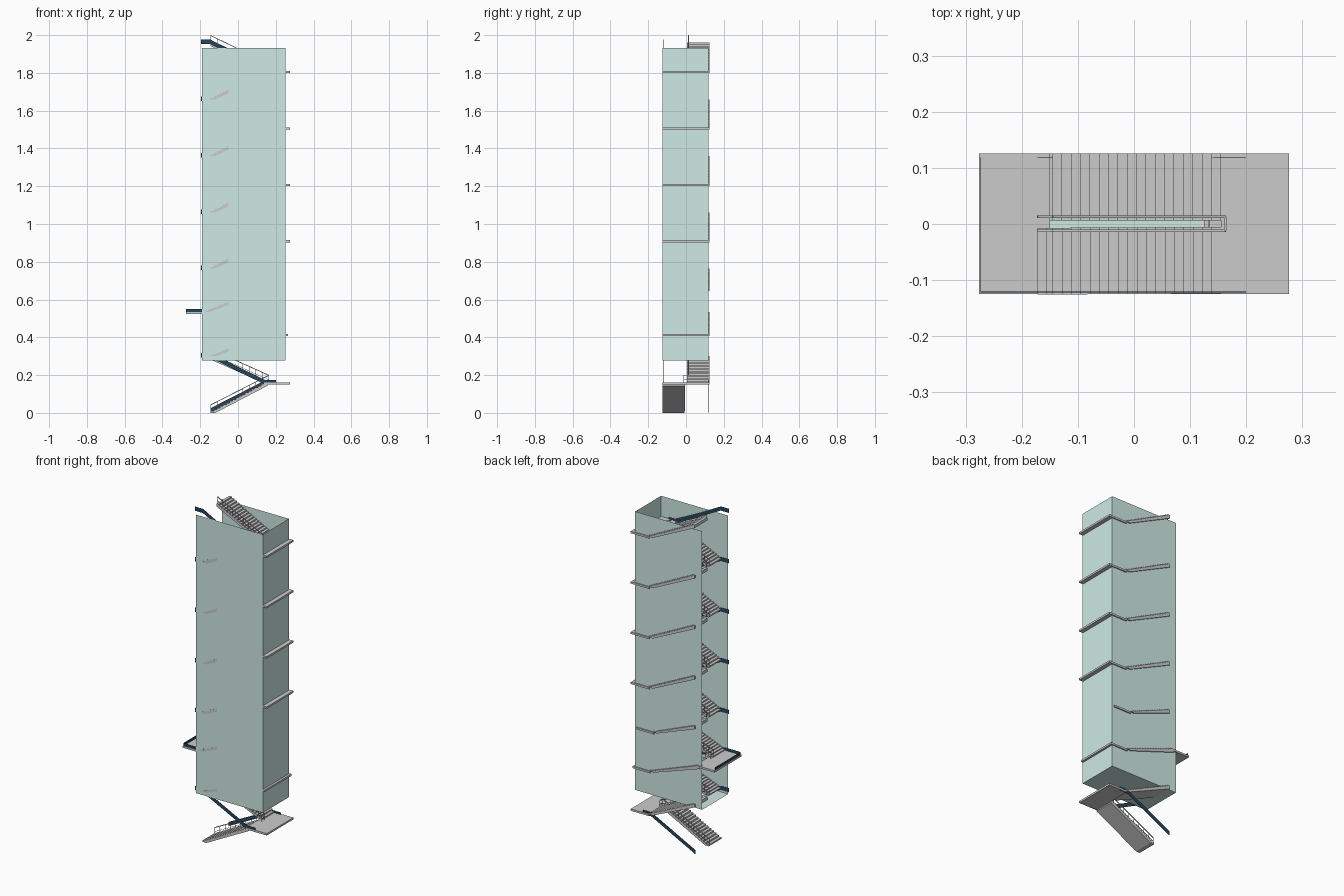
import bpy, bmesh
from mathutils import Vector

if "Cube" in bpy.data.objects:
    bpy.data.objects.remove(bpy.data.objects["Cube"])

STEPS = 18
RAIL_H = 0.04


def material(name, rgb):
    m = bpy.data.materials.new(name)
    m.diffuse_color = (*rgb, 1)
    m.use_nodes = True
    m.node_tree.nodes["Principled BSDF"].inputs["Base Color"].default_value = m.diffuse_color
    return m


NAVY = material("navy_paint", (0.02, 0.06, 0.11))
TEAL = material("pale_teal", (0.62, 0.82, 0.78))


def finish(bm, name, mat=None):
    me = bpy.data.meshes.new(name)
    bm.to_mesh(me)
    bm.free()
    ob = bpy.data.objects.new(name, me)
    bpy.context.collection.objects.link(ob)
    if mat:
        me.materials.append(mat)
    return ob


def prism(name, pts, y0, y1, mat=None, skew=0.0):
    """Extrude an xz outline from y0 to y1."""
    bm = bmesh.new()
    face = bm.faces.new([bm.verts.new((x, y0, z)) for x, z in pts])
    ext = bmesh.ops.extrude_face_region(bm, geom=[face])
    for v in ext["geom"]:
        if isinstance(v, bmesh.types.BMVert):
            v.co.y = y1
    for v in bm.verts:
        v.co.y += skew * v.co.x
    bmesh.ops.recalc_face_normals(bm, faces=bm.faces)
    return finish(bm, name, mat)


def slab(name, x0, x1, top, y0, y1, thick=0.011):
    prism(name, [(x0, top - thick), (x1, top - thick), (x1, top), (x0, top)], y0, y1)


def bar(bm, a, b, w):
    """Square bar between two points."""
    a, b = Vector(a), Vector(b)
    d = b - a
    verts = bmesh.ops.create_cube(bm, size=1)["verts"]
    rot = d.to_track_quat('X', 'Z')
    for v in verts:
        v.co = (a + b) / 2 + rot @ Vector((v.co.x * d.length, v.co.y * w, v.co.z * w))


def flight(name, xa, za, xb, zb, y0, y1, skew=0.0):
    """Stepped flight with a flat sloping soffit."""
    t, r = (xb - xa) / STEPS, (zb - za) / STEPS
    pts = [(xa, za)]
    for i in range(STEPS):
        pts += [(xa + i * t, za + (i + 1) * r), (xa + (i + 1) * t, za + (i + 1) * r)]
    pts += [(xb, zb - 0.018), (xa + 1.5 * t, za)]
    prism(name, pts, y0, y1, skew=skew)


def railing(name, xa, za, xb, zb, y):
    bm = bmesh.new()
    for h, w in ((RAIL_H - 0.002, 0.004), (0.014, 0.002)):
        bar(bm, (xa, y, za + h), (xb, y, zb + h), w)
    n = 9
    for i in range(n + 1):
        f = i / n
        x, z = xa + (xb - xa) * f, za + (zb - za) * f
        bar(bm, (x, y, z - 0.003), (x, y, z + RAIL_H - 0.002), 0.002)
    finish(bm, name)


def band(name, path, y):
    """Thin navy stringer strip following an xz path."""
    pts = [(x, z - 0.012) for x, z in path] + [(x, z + 0.012) for x, z in reversed(path)]
    prism(name, pts, y - 0.0008, y + 0.0008, NAVY)


# Floor levels: (start x of the stair, z); half landings: (inner x, outer x, z)
floors = [(-0.145, 0.0), (-0.145, 0.30), (-0.172, 0.535), (-0.145, 0.765),
          (-0.145, 1.06), (-0.145, 1.36), (-0.145, 1.66), (-0.145, 1.96)]
halves = [(0.155, 0.276, 0.161), (0.15, 0.264, 0.417), (0.125, 0.24, 0.655)] + \
         [(0.155, 0.276, z) for z in (0.914, 1.212, 1.511, 1.81)]

for i, (xi, xo, zm) in enumerate(halves):
    (xa, za), (xc, zc) = floors[i], floors[i + 1]
    n = str(i + 1)
    # Front flight up to the half landing, back flight to the next floor
    flight("front_flight_" + n, xa, za, xi, zm, -0.1247, -0.006, skew=0.006)
    slab("half_landing_" + n, xi, xo, zm, -0.1245, 0.1255)
    flight("back_flight_" + n, xi, zm, xc, zc, 0.006, 0.1255)
    # Railings along the well and across its end
    railing("front_railing_" + n, xa, za + 0.004, xi + 0.008, zm, -0.012)
    railing("back_railing_" + n, xi + 0.008, zm, xc, zc, 0.013)
    bm = bmesh.new()
    for h in (RAIL_H - 0.002, 0.014):
        bar(bm, (xi + 0.008, -0.012, zm + h), (xi + 0.008, 0.013, zm + h), 0.003)
    finish(bm, "well_end_railing_" + n)
    # Navy stringers on the far side of each flight
    tip = -0.274 if i == 1 else -0.197
    band("back_stringer_" + n, [(xa, za + 0.013), (xi - 0.01, zm), (0.2, zm)], 0.118)
    band("front_stringer_" + n, [(0.2, zm), (xi - 0.01, zm), (xc, zc + 0.004), (tip, zc + 0.004)], -0.121)

# Wide entrance landing on the left with its navy edge
slab("entrance_landing", -0.276, -0.15, 0.535, -0.1245, 0.1255)
prism("entrance_landing_edge", [(-0.274, 0.527), (-0.2725, 0.527), (-0.2725, 0.551), (-0.274, 0.551)],
      -0.121, 0.1185, NAVY)

# Shaft: sheet walls on front, right and back, with a floor; left and top are open
bm = bmesh.new()
plan = [(-0.19, -0.125), (0.251, -0.125), (0.251, 0.119), (-0.19, 0.119)]
low = [bm.verts.new((x, y, 0.278)) for x, y in plan]
high = [bm.verts.new((x, y, 1.932)) for x, y in plan]
for k in range(3):
    bm.faces.new((low[k], low[k + 1], high[k + 1], high[k]))
bm.faces.new(low[::-1])
finish(bm, "shaft_walls", TEAL)
